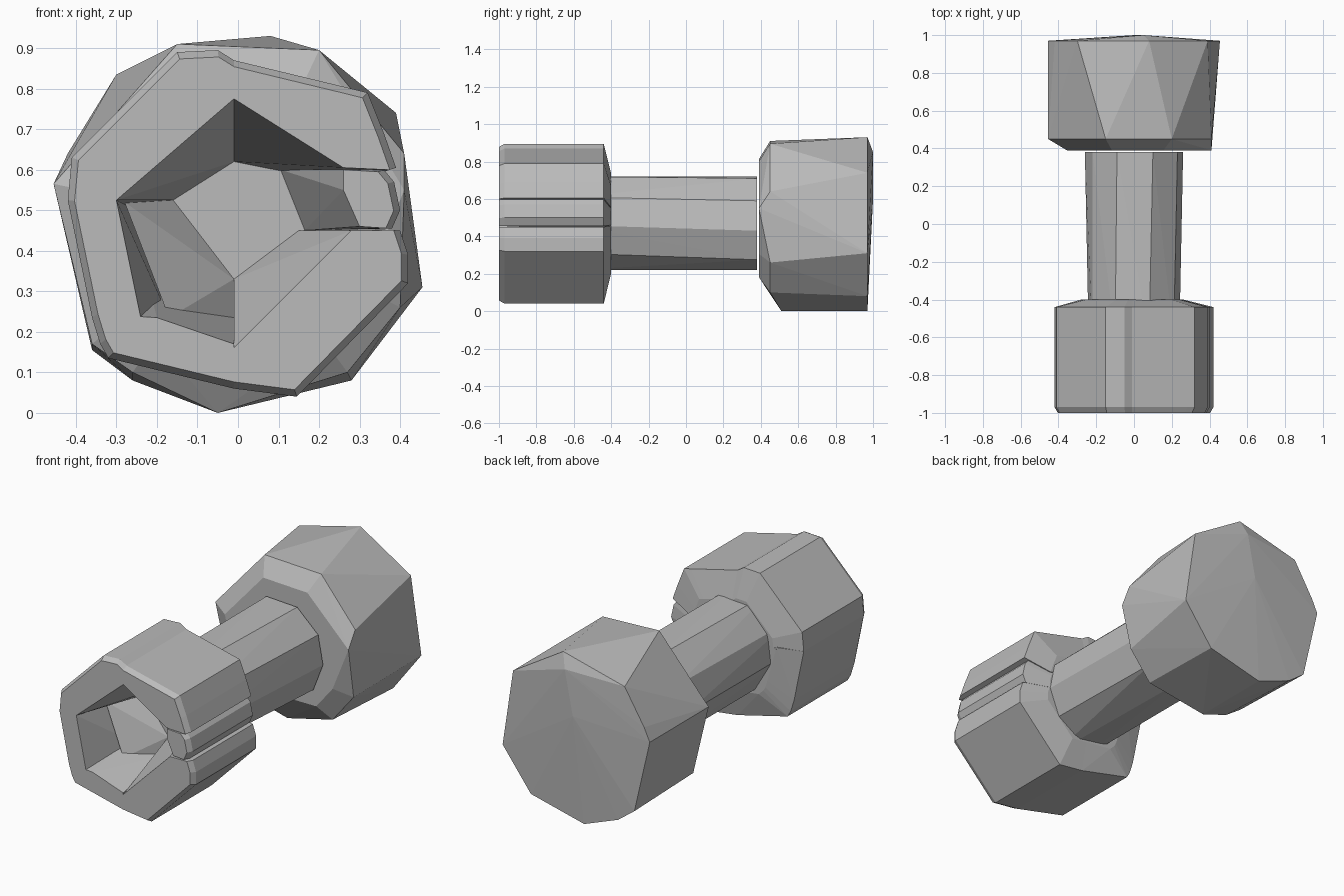
import bpy
import bmesh

cube = bpy.data.objects.get("Cube")
if cube:
    bpy.data.objects.remove(cube, do_unlink=True)

grey = bpy.data.materials.new("plain grey")
grey.use_nodes = True
colour = (0.5, 0.5, 0.5, 1)
grey.diffuse_color = colour
grey.node_tree.nodes["Principled BSDF"].inputs["Base Color"].default_value = colour

AXIS_Z = 0.47


def ring(outline, y, scale=1.0):
    """Place an outline, given in hundredths, at depth y, scaled about the long axis."""
    return [(x * scale / 100, y, AXIS_Z + (z / 100 - AXIS_Z) * scale)
            for x, z in outline]


def hull(name, points):
    """Make a flat-faced convex solid around the points."""
    bm = bmesh.new()
    for p in points:
        bm.verts.new(p)
    result = bmesh.ops.convex_hull(bm, input=bm.verts[:])
    loose = [g for g in result["geom_interior"] + result["geom_unused"]
             if isinstance(g, bmesh.types.BMVert)]
    bmesh.ops.delete(bm, geom=list(set(loose)), context='VERTS')
    bmesh.ops.recalc_face_normals(bm, faces=bm.faces[:])
    mesh = bpy.data.meshes.new(name)
    bm.to_mesh(mesh)
    bm.free()
    mesh.materials.append(grey)
    obj = bpy.data.objects.new(name, mesh)
    bpy.context.collection.objects.link(obj)
    return obj


FRONT, FLOOR, BACK = -1.0, -0.6, -0.4


def wall(name, outer, rim, deep):
    """One chamfered segment of the hollow front head."""
    hull(name, ring(outer, FRONT, 0.96) + ring(outer, FRONT + 0.03)
         + ring(outer, -0.44) + ring(outer, BACK, 0.62)
         + ring(rim, FRONT) + ring(deep, FLOOR) + ring(deep, BACK))


# Hollow front head: segments around the opening
wall("top_left_wall",
     [(-42, 52.5), (-41, 63), (-15, 89), (-5, 89.5), (-1, 87)],
     [(-30, 52.5), (-1, 77.5)], [(-16, 52.5), (-1, 62)])
wall("top_right_wall",
     [(-1, 87), (28, 80), (32, 79), (36, 69), (39, 60.5)],
     [(-1, 77.5), (26, 60.5)], [(-1, 62), (6.5, 60.5)])
wall("right_wall",
     [(36, 60), (38.5, 57), (40, 50), (38, 45.5)],
     [(26, 60), (26, 55), (30, 46)], [(10.5, 60), (14.5, 50), (16.5, 45)])
wall("bottom_right_wall",
     [(40, 45), (42, 39), (42, 32), (14.5, 4), (-1, 6)],
     [(-1, 16), (28, 45)], [(-1, 33), (15, 45)])
wall("bottom_left_wall",
     [(-1, 6), (-32, 13.5), (-34, 17), (-36, 23.5)],
     [(-1, 17), (-20, 23.5)], [(-1, 23.5), (-17, 23.5)])
wall("left_wall",
     [(-42, 52.5), (-36, 23.5)],
     [(-30, 52.5), (-24, 23.5)], [(-28, 52.5), (-17, 23.5)])

# Sloping filler inside the left wall
hull("left_wedge",
     ring([(-28, 52), (-17, 23.5)], -0.77)
     + ring([(-16, 52.5), (-1, 33), (-1, 23.5)], FLOOR)
     + ring([(-28, 52), (-17, 23.5), (-16, 52.5), (-1, 33), (-1, 23.5)], BACK))

# Handle, slightly flared toward the rear; its front end closes the opening
grip_front = [(-24, 42), (-22, 58), (-10, 71), (8, 72), (21, 61),
              (24, 46), (18, 31), (4, 22), (-14, 25)]
grip_rear = [(-26, 44), (-22, 60), (-9, 72), (10, 71), (23, 59),
             (26, 43), (20, 27.5), (2, 22), (-17, 27.5)]
hull("handle", ring(grip_front, FLOOR) + ring(grip_rear, 0.38))

# Solid rear head
head_front = [(-45.5, 56.5), (-15, 91), (20, 89.5), (41, 64), (40, 26),
              (27, 10), (-26, 10), (-36, 17)]
head_rear = [(-45.5, 56.5), (-42, 64), (-30, 83.5), (8, 93), (39, 74),
             (45.5, 31), (28, 8), (-5, 0), (-26, 8), (-36, 15.5)]
hull("rear_head", ring(head_front, 0.39, 0.78) + ring(head_front, 0.45)
     + [(0.41, 0.39, 0.55), (-0.05, 0.51, 0), (0.05, 1.0, 0.85), (0, 1.0, 0.6)]
     + ring(head_rear, 0.97))
